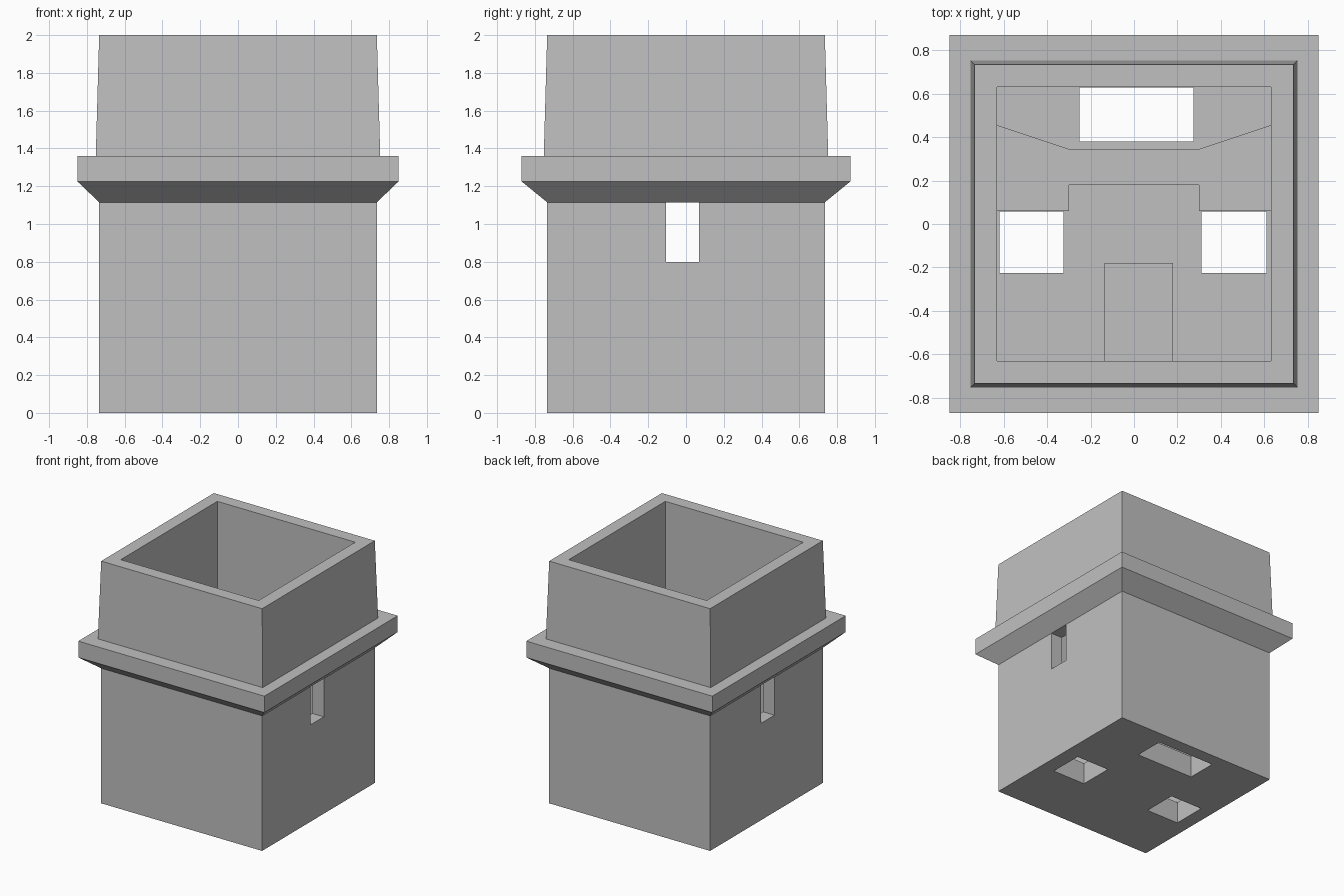
import bpy
import bmesh

default = bpy.data.objects.get("Cube")
if default:
    bpy.data.objects.remove(default, do_unlink=True)

# Single plain grey
grey = bpy.data.materials.new("plain_grey")
grey.use_nodes = True
colour = (0.53, 0.53, 0.53, 1)
grey.diffuse_color = colour
grey.node_tree.nodes["Principled BSDF"].inputs["Base Color"].default_value = colour


def loft(name, sections):
    """Solid through stacked outlines, each given as (points, z)."""
    bm = bmesh.new()
    rings = [[bm.verts.new((x, y, z)) for x, y in pts] for pts, z in sections]
    n = len(rings[0])
    for low, high in zip(rings, rings[1:]):
        for i in range(n):
            j = (i + 1) % n
            bm.faces.new((low[i], low[j], high[j], high[i]))
    bm.faces.new(rings[0][::-1])
    bm.faces.new(rings[-1])
    bmesh.ops.recalc_face_normals(bm, faces=bm.faces)
    mesh = bpy.data.meshes.new(name)
    bm.to_mesh(mesh)
    bm.free()
    mesh.materials.append(grey)
    obj = bpy.data.objects.new(name, mesh)
    bpy.context.collection.objects.link(obj)
    return obj


def rect(x0, x1, y0, y1):
    return [(x0, y0), (x1, y0), (x1, y1), (x0, y1)]


def centred(hx, hy):
    return rect(-hx, hx, -hy, hy)


def box(name, x, y, z):
    return loft(name, [(rect(*x, *y), z[0]), (rect(*x, *y), z[1])])


def cut(target, cutter):
    cutter.hide_render = True
    mod = target.modifiers.new("cut", "BOOLEAN")
    mod.operation = "DIFFERENCE"
    mod.solver = "EXACT"
    mod.object = cutter
    bpy.context.view_layer.objects.active = target
    bpy.ops.object.modifier_apply(modifier=mod.name)
    bpy.data.objects.remove(cutter, do_unlink=True)


FLOOR = 0.18
INNER = 0.63

# Housing: square body, flared collar and slightly tapered upper wall
housing = loft("housing", [
    (centred(0.735, 0.735), 0),
    (centred(0.735, 0.735), 1.115),
    (centred(0.85, 0.87), 1.225),
    (centred(0.85, 0.87), 1.36),
    (centred(0.753, 0.753), 1.36),
    (centred(0.735, 0.735), 2),
])

# Open cavity, side slots and floor openings
cut(housing, box("cavity_cutter", (-INNER, INNER), (-INNER, INNER), (FLOOR, 2.2)))
cut(housing, box("side_slot_cutter", (-1, 1), (-0.105, 0.07), (0.8, 1.115)))
openings = [
    ((-0.25, 0.275), (0.38, 0.629)),
    ((-0.62, -0.325), (-0.225, 0.058)),
    ((0.31, 0.61), (-0.225, 0.058)),
]
for x, y in openings:
    cut(housing, box("floor_opening_cutter", x, y, (-0.2, FLOOR + 0.1)))

# Inner ridge with a notched front and angled back
ridge = [(-INNER, 0.06), (-0.30, 0.06), (-0.30, 0.18), (0.30, 0.18),
         (0.30, 0.06), (INNER, 0.06), (INNER, 0.455), (0.30, 0.345),
         (-0.30, 0.345), (-INNER, 0.455)]
loft("inner_ridge", [(ridge, FLOOR), (ridge, 0.6)])

# Inner block against the front wall
box("inner_front_block", (-0.135, 0.18), (-INNER, -0.18), (FLOOR, 0.4))
